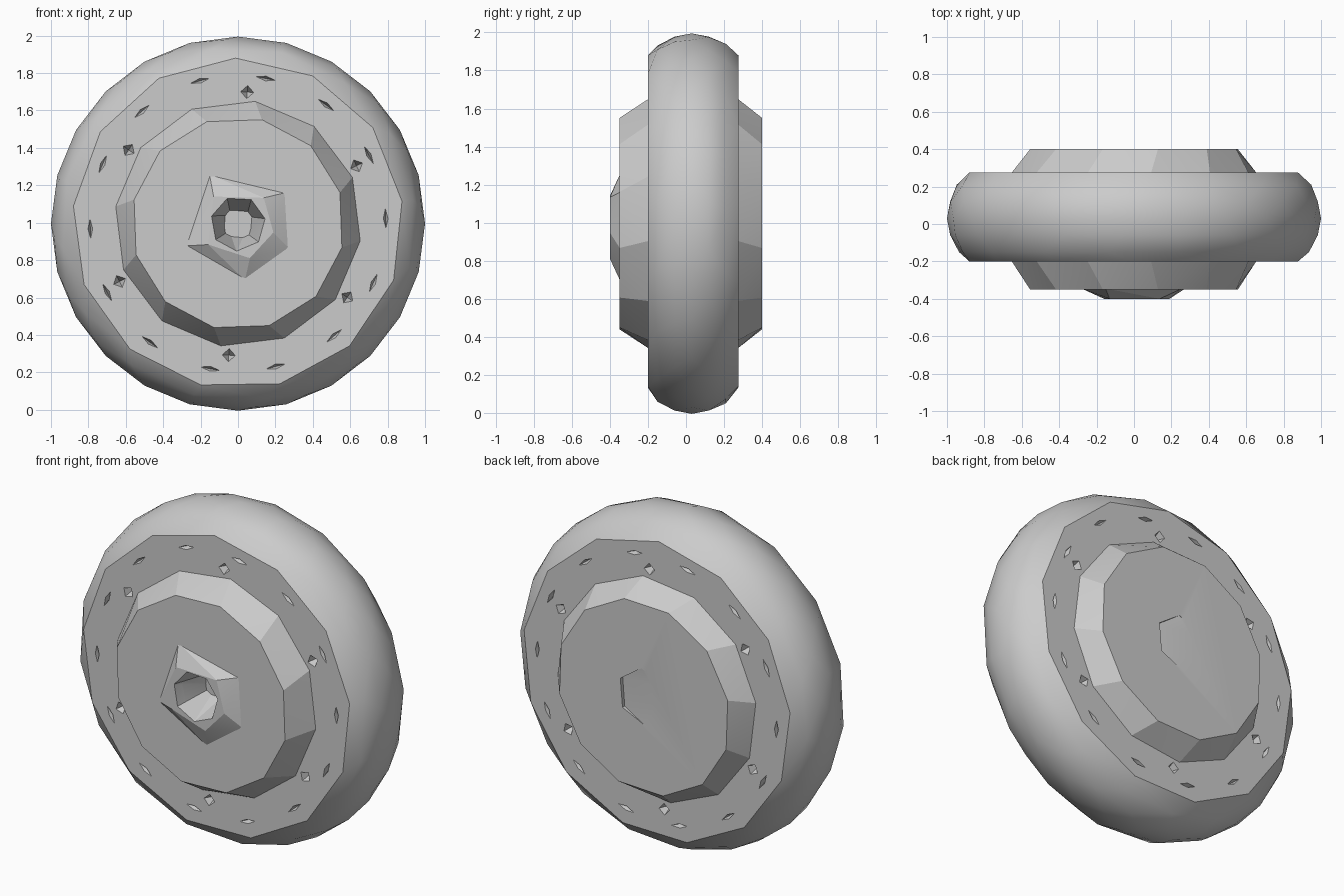
import bpy, bmesh
from math import cos, sin, radians
from mathutils import Vector

old = bpy.data.objects.get("Cube")
if old:
    bpy.data.objects.remove(old, do_unlink=True)

AXLE = 0.995  # height of the wheel centre
FRONT, BACK = -0.2, 0.275  # flat side walls of the tyre

grey = bpy.data.materials.new("plain_grey")
grey.use_nodes = True
grey.diffuse_color = (0.6, 0.6, 0.6, 1)
grey.node_tree.nodes["Principled BSDF"].inputs["Base Color"].default_value = (0.6, 0.6, 0.6, 1)


def polar(r, angle, y):
    a = radians(angle)
    return Vector((r * cos(a), y, AXLE + r * sin(a)))


def ring(r, y, sides, start=0.0):
    return [polar(r, start + 360 * i / sides, y) for i in range(sides)]


def make(name, solids):
    """One object from convex solids, each given as a list of points."""
    bm = bmesh.new()
    for points in solids:
        verts = [bm.verts.new(p) for p in points]
        out = bmesh.ops.convex_hull(bm, input=verts)
        loose = [v for v in out["geom_interior"] if isinstance(v, bmesh.types.BMVert)]
        bmesh.ops.delete(bm, geom=loose, context="VERTS")
    bmesh.ops.dissolve_limit(bm, angle_limit=radians(0.5), verts=bm.verts, edges=bm.edges)
    bmesh.ops.recalc_face_normals(bm, faces=bm.faces)
    mesh = bpy.data.meshes.new(name)
    bm.to_mesh(mesh)
    bm.free()
    mesh.materials.append(grey)
    obj = bpy.data.objects.new(name, mesh)
    bpy.context.collection.objects.link(obj)
    return obj


def activate(obj):
    bpy.ops.object.select_all(action="DESELECT")
    obj.select_set(True)
    bpy.context.view_layer.objects.active = obj


def cut(obj, cutter):
    activate(obj)
    mod = obj.modifiers.new("cut", "BOOLEAN")
    mod.operation, mod.solver, mod.object = "DIFFERENCE", "EXACT", cutter
    bpy.ops.object.modifier_apply(modifier=mod.name)


def pit(r, angle, wall, inward, length, width, depth):
    """Diamond pit in a side wall, narrowing to a point."""
    top = wall - inward * 0.01
    mid = polar(r, angle, top)
    out = (polar(1, angle, 0) - polar(0, angle, 0)) * width
    along = (polar(1, angle + 90, 0) - polar(0, angle, 0)) * length
    return [mid + out, mid - out, mid + along, mid - along,
            polar(r, angle, wall + inward * depth)]


# Tyre: rounded tread with coarser rings towards the side walls
tyre = make("tyre", [
    ring(0.885, FRONT, 13, -103) + ring(0.945, -0.15, 16, 8)
    + ring(0.985, -0.06, 20, 4) + ring(1.0, 0.03, 24)
    + ring(0.99, 0.12, 24, 7) + ring(0.95, 0.21, 18, 4)
    + ring(0.885, BACK, 13, -103)])

# Bolt pits and thin slots on both side walls
pits = []
for wall, inward in ((FRONT, 1), (BACK, -1)):
    for i in range(6):
        pits.append(pit(0.705, 26 + 60 * i, wall, inward, 0.04, 0.04, 0.07))
    for i in range(14):
        pits.append(pit(0.79, 2 + 360 * i / 14, wall, inward, 0.065, 0.016, 0.04))
cutter = make("pit_cutter", pits)
cut(tyre, cutter)
bpy.data.objects.remove(cutter, do_unlink=True)

# Hub: twelve-sided drum tapering on both sides
hub = make("hub", [
    ring(0.57, -0.35, 12, 17) + ring(0.66, FRONT, 12, 22)
    + ring(0.66, BACK, 12, 22) + ring(0.57, 0.4, 12, 17)])

# Centre boss: irregular pentagon rising to a smaller rim
corners = (120, 33, -26, -83, -157)
boss = make("centre_boss", [
    [polar(0.305, a, -0.345) for a in corners]
    + [polar(0.195, a + 12, -0.4) for a in corners]])

# Axle socket through the boss into the hub
socket = make("socket_cutter", [ring(0.15, -0.41, 7, 10) + ring(0.06, -0.12, 4, 40)])
cut(boss, socket)
cut(hub, socket)
bpy.data.objects.remove(socket, do_unlink=True)

# Shallow slanting dent in the back of the hub
rim = ring(0.17, 0.42, 6, 25)
floor = [Vector((p.x, min(0.41, 0.4 - 0.15 * p.x), p.z)) for p in rim]
dent = make("dent_cutter", [rim + floor])
cut(hub, dent)
bpy.data.objects.remove(dent, do_unlink=True)

# Soft tread, crisp edges elsewhere
for obj, limit in ((tyre, 28), (hub, 20), (boss, 15)):
    activate(obj)
    bpy.ops.object.shade_smooth_by_angle(angle=radians(limit))
